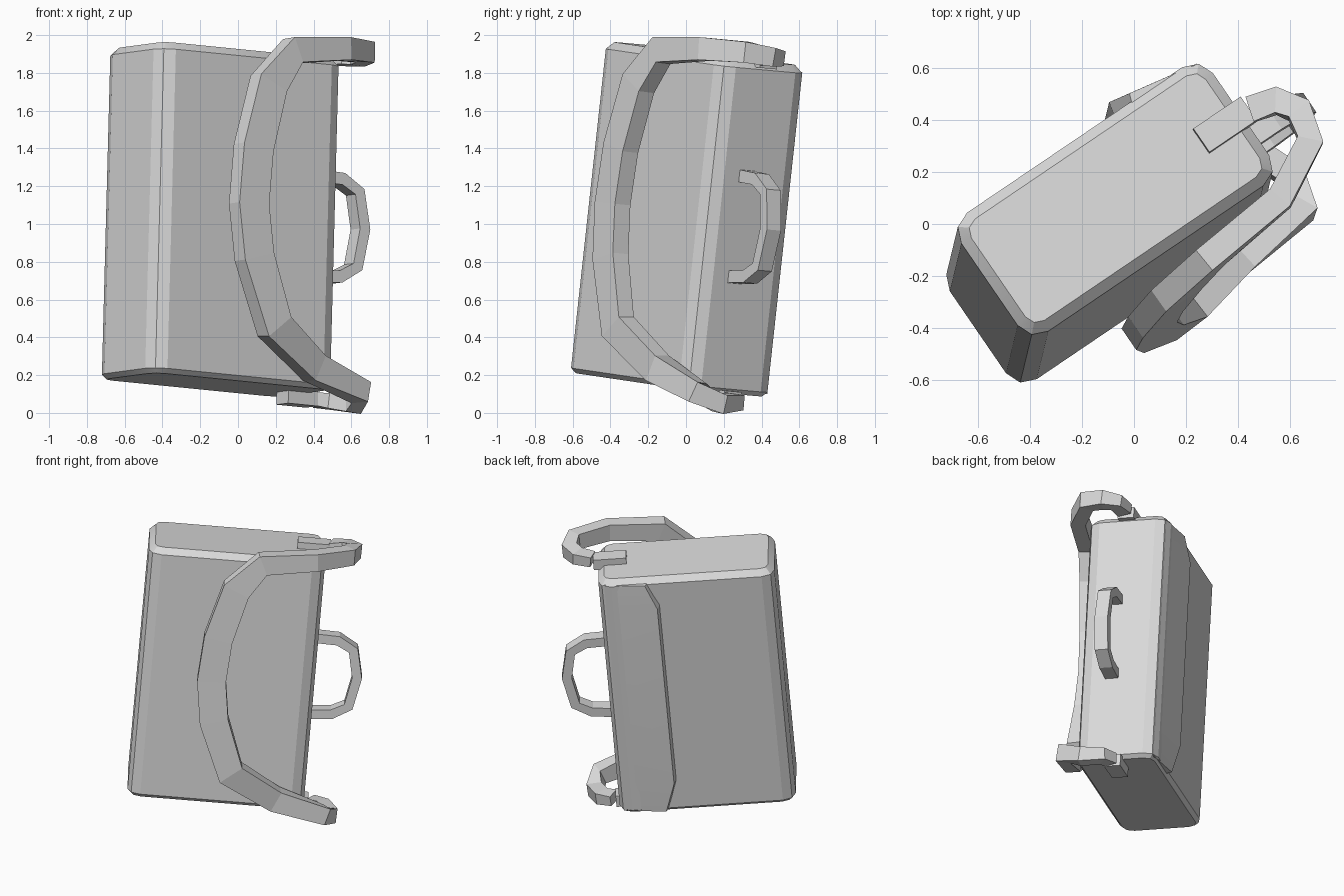
import bpy, bmesh, math
from mathutils import Matrix, Vector

cube = bpy.data.objects.get("Cube")
if cube:
    bpy.data.objects.remove(cube, do_unlink=True)

grey = bpy.data.materials.new("canvas grey")
grey.use_nodes = True
grey.diffuse_color = (0.7, 0.7, 0.7, 1)
grey.node_tree.nodes["Principled BSDF"].inputs["Base Color"].default_value = (0.7, 0.7, 0.7, 1)

# The whole bag leans: u runs along its width, v to its back, w up
w = Vector((0.026, 0.108, 0.991)).normalized()
u = Vector((0.825, 0.558, -0.083))
u = (u - w * u.dot(w)).normalized()
v = w.cross(u)
lean = Matrix((u, v, w)).transposed().to_4x4()


def finish(name, bm, smooth=None):
    bmesh.ops.recalc_face_normals(bm, faces=bm.faces)
    mesh = bpy.data.meshes.new(name)
    bm.to_mesh(mesh)
    bm.free()
    mesh.materials.append(grey)
    ob = bpy.data.objects.new(name, mesh)
    bpy.context.collection.objects.link(ob)
    ob.matrix_world = lean
    if smooth:
        bpy.ops.object.select_all(action='DESELECT')
        ob.select_set(True)
        bpy.context.view_layer.objects.active = ob
        bpy.ops.object.shade_smooth_by_angle(angle=math.radians(smooth))


def box(lo, hi):
    lo, hi = Vector(lo), Vector(hi)
    bm = bmesh.new()
    bmesh.ops.create_cube(bm, size=1)
    for p in bm.verts:
        p.co = [(lo[i] + hi[i]) / 2 + p.co[i] * (hi[i] - lo[i]) for i in range(3)]
    return bm


def loft(rows):
    """Skin closed rings of equal length and cap both ends."""
    bm = bmesh.new()
    rings = [[bm.verts.new(p) for p in row] for row in rows]
    n = len(rings[0])
    for a, b in zip(rings, rings[1:]):
        for i in range(n):
            j = (i + 1) % n
            bm.faces.new((a[i], a[j], b[j], b[i]))
    bm.faces.new(rings[0])
    bm.faces.new(rings[-1])
    return bm


def sweep(path, normals, widths, thick):
    """Sweep a flat rectangular band along a path."""
    rows = []
    for i, p in enumerate(path):
        t = (path[min(i + 1, len(path) - 1)] - path[max(i - 1, 0)]).normalized()
        side = t.cross(normals[i]).normalized()
        out = side.cross(t)
        s, o = side * widths[i] / 2, out * thick / 2
        rows.append([p + s + o, p - s + o, p - s - o, p + s - o])
    return loft(rows)


# Body with chamfered uprights and a softer rim
top, bottom = 1.9, 0.135
bm = box((-0.745, -0.297, bottom), (0.425, 0.256, top))
uprights = [e for e in bm.edges if abs(e.verts[0].co.z - e.verts[1].co.z) > 1]
bmesh.ops.bevel(bm, geom=uprights, offset=0.085, segments=2, profile=0.5, affect='EDGES')
for level, size in ((top, 0.04), (bottom, 0.025)):
    rim = [e for e in bm.edges if all(abs(p.co.z - level) < 0.001 for p in e.verts)]
    bmesh.ops.bevel(bm, geom=rim, offset=size, segments=1, affect='EDGES')
finish("bag_body", bm, 20)

# Flap on the back, merging into the side corner
rows = []
for z, lift, inset in ((0.15, 0.03, 0.07), (0.37, 0.058, 0), (1.7, 0.058, 0), (1.865, 0.03, 0.07)):
    rows.append([Vector(p) for p in (
        (0.025 + inset, 0.23, z), (0.045 + inset, 0.256 + lift, z), (0.395, 0.235, z))])
finish("back_flap", loft(rows), 20)

# Strap tabs on the top and bottom
for name, inner, low, high in (("top_tab", 0.235, 1.87, 1.945), ("bottom_tab", 0.265, 0.068, 0.15)):
    finish(name, box((inner, -0.08, low), (0.455, 0.03, high)))

# Shoulder strap: u, v, w, outward heading in degrees, width
strap = (
    (0.46, -0.03, 1.92, 180, 0.07), (0.56, -0.06, 1.935, 135, 0.08),
    (0.61, -0.14, 1.94, 80, 0.10), (0.58, -0.26, 1.95, 45, 0.11),
    (0.36, -0.38, 1.94, 10, 0.12), (0.01, -0.415, 1.90, 0, 0.14),
    (-0.15, -0.43, 1.71, 0, 0.185), (-0.24, -0.436, 1.36, 0, 0.19),
    (-0.26, -0.436, 1.06, 0, 0.19), (-0.22, -0.44, 0.78, 0, 0.19),
    (-0.08, -0.44, 0.42, 0, 0.18), (0.23, -0.37, 0.23, 0, 0.15),
    (0.565, -0.325, 0.13, 35, 0.115), (0.60, -0.20, 0.085, 70, 0.10),
    (0.55, -0.07, 0.10, 130, 0.08), (0.47, -0.03, 0.105, 180, 0.07))
path = [Vector(p[:3]) for p in strap]
headings = [math.radians(p[3]) for p in strap]
normals = [Vector((math.sin(a), -math.cos(a), 0)) for a in headings]
finish("shoulder_strap", sweep(path, normals, [p[4] for p in strap], 0.1))

# Carry handle on the side
grip = ((0.40, 1.29), (0.56, 1.285), (0.665, 1.225), (0.705, 1.03),
        (0.665, 0.825), (0.56, 0.765), (0.40, 0.75))
path = [Vector((x, -0.07, z)) for x, z in grip]
up, side = Vector((0, 0, 1)), Vector((1, 0, 0))
normals = [up, up + side * 0.5, side, side, side, side * 0.5 - up, -up]
finish("carry_handle", sweep(path, normals, [0.09] * 7, 0.065))
